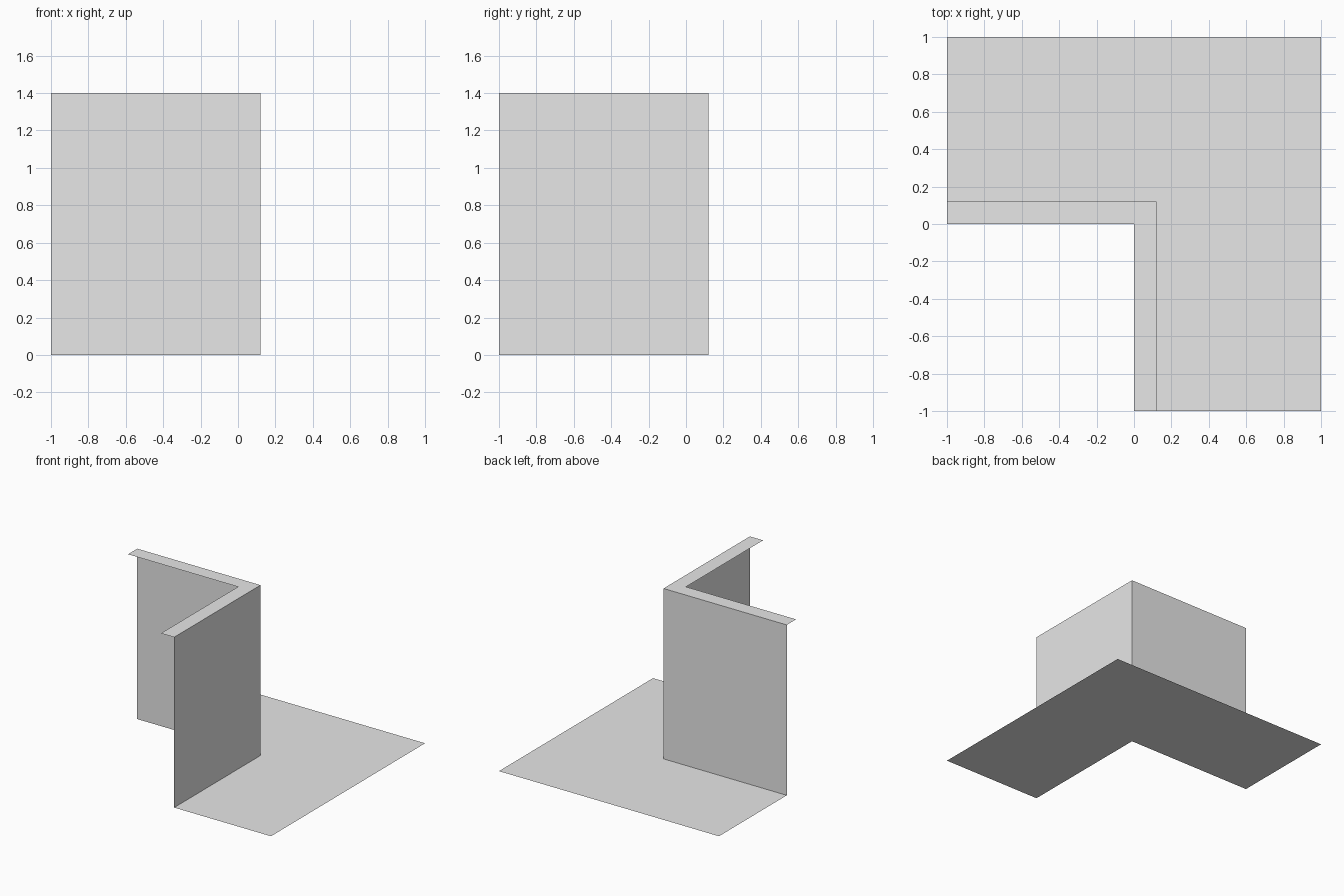
import bpy
import bmesh

cube = bpy.data.objects.get("Cube")
if cube:
    bpy.data.objects.remove(cube, do_unlink=True)

# Single plain grey
grey = bpy.data.materials.new("plain_grey")
grey.use_nodes = True
colour = (0.8, 0.8, 0.8, 1)
grey.diffuse_color = colour
grey.node_tree.nodes["Principled BSDF"].inputs["Base Color"].default_value = colour

INNER, WALL, OUTER, HEIGHT = 0.0, 0.12, 1.0, 1.4


def corner_sheet(name, start, end):
    """Sweep one straight profile segment (offset, z) around the L-shaped corner."""
    bm = bmesh.new()
    rows = []
    for d, z in (start, end):
        path = ((-1, d, z), (d, d, z), (d, -1, z))
        rows.append([bm.verts.new(p) for p in path])
    low, high = rows
    for i in range(2):
        bm.faces.new((low[i], high[i], high[i + 1], low[i + 1]))
    mesh = bpy.data.meshes.new(name)
    bm.to_mesh(mesh)
    bm.free()
    mesh.materials.append(grey)
    obj = bpy.data.objects.new(name, mesh)
    bpy.context.collection.objects.link(obj)
    return obj


# Ledge on the inner side, upright wall, and floor on the outer side
corner_sheet("top_ledge", (INNER, HEIGHT), (WALL, HEIGHT))
corner_sheet("corner_wall", (WALL, HEIGHT), (WALL, 0))
corner_sheet("floor", (WALL, 0), (OUTER, 0))

# Face the surfaces upward and outward
for name in ("top_ledge", "corner_wall", "floor"):
    mesh = bpy.data.objects[name].data
    if sum(sum(p.normal) for p in mesh.polygons) < 0:
        mesh.flip_normals()
